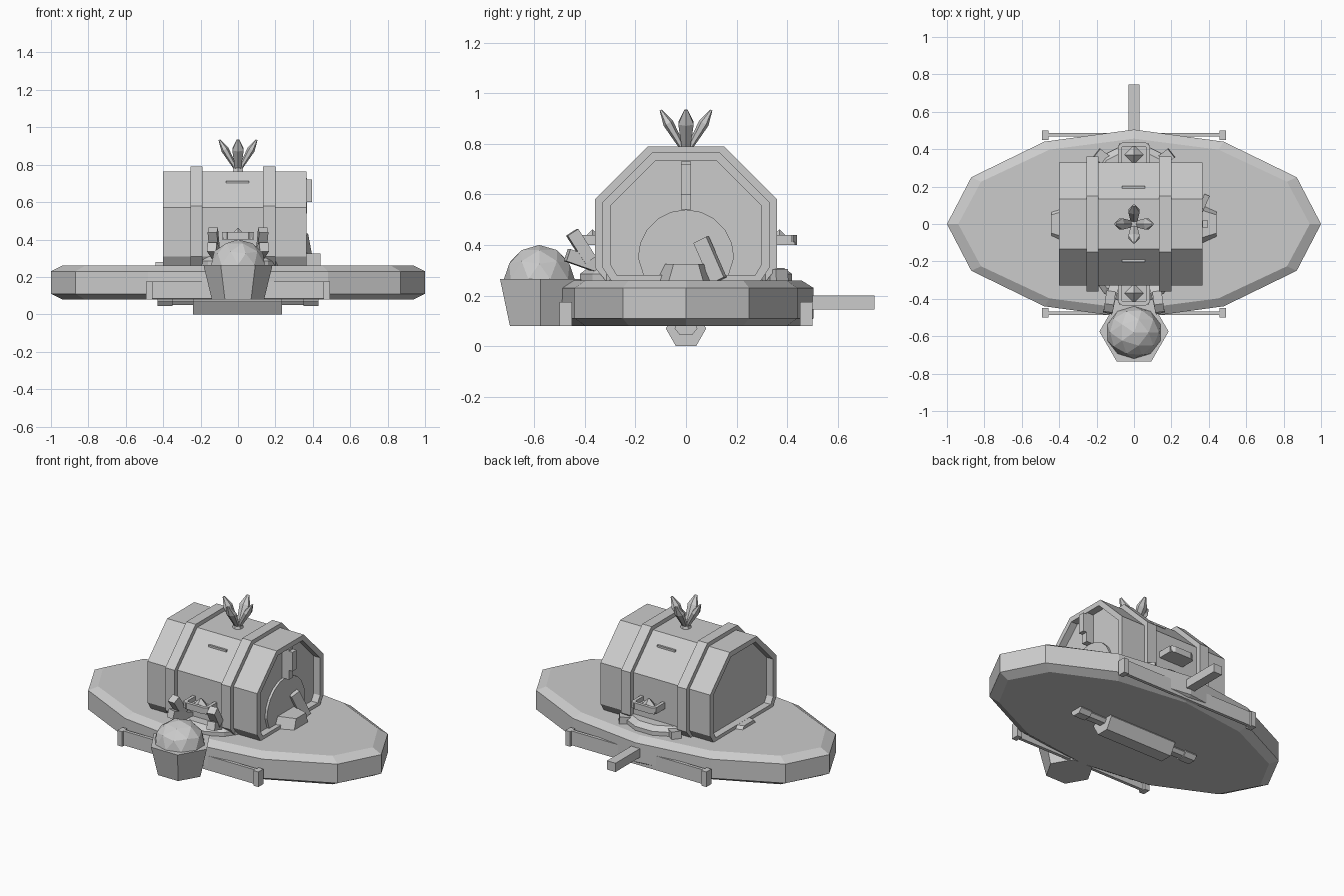
import bpy, bmesh, math
from mathutils import Vector, Matrix

if "Cube" in bpy.data.objects:
    bpy.data.objects.remove(bpy.data.objects["Cube"])

grey = bpy.data.materials.new("plain grey")
grey.use_nodes = True
grey.diffuse_color = (0.6, 0.6, 0.6, 1)
grey.node_tree.nodes["Principled BSDF"].inputs["Base Color"].default_value = (0.6, 0.6, 0.6, 1)


def finish(name, bm):
    bmesh.ops.recalc_face_normals(bm, faces=bm.faces)
    mesh = bpy.data.meshes.new(name)
    bm.to_mesh(mesh)
    bm.free()
    mesh.materials.append(grey)
    obj = bpy.data.objects.new(name, mesh)
    bpy.context.collection.objects.link(obj)
    return obj


def loft(name, rings, recess=None):
    """Skin closed rings of points; optionally sink both end faces."""
    bm = bmesh.new()
    loops = [[bm.verts.new(p) for p in ring] for ring in rings]
    n = len(loops[0])
    for a, b in zip(loops, loops[1:]):
        for i in range(n):
            j = (i + 1) % n
            bm.faces.new((a[i], a[j], b[j], b[i]))
    caps = [bm.faces.new(loops[0]), bm.faces.new(loops[-1])]
    bmesh.ops.recalc_face_normals(bm, faces=bm.faces)
    if recess:
        rim, depth = recess
        bmesh.ops.inset_individual(bm, faces=caps, thickness=rim)
        for f in caps:
            inner = bmesh.ops.extrude_discrete_faces(bm, faces=[f])["faces"][0]
            bmesh.ops.translate(bm, verts=inner.verts, vec=-inner.normal * depth)
    return finish(name, bm)


def prism_x(name, profile, x0, x1, recess=None):
    return loft(name, [[(x, y, z) for y, z in profile] for x in (x0, x1)], recess)


def box(name, lo, hi):
    x0, y0, z0 = lo
    x1, y1, z1 = hi
    return prism_x(name, [(y0, z0), (y1, z0), (y1, z1), (y0, z1)], x0, x1)


def bar(name, p, q, w, h):
    p, q = Vector(p), Vector(q)
    bm = bmesh.new()
    turn = (q - p).to_track_quat("Z", "Y").to_matrix().to_4x4()
    bmesh.ops.create_cube(bm, size=1, matrix=Matrix.Translation((p + q) / 2) @ turn
                          @ Matrix.Diagonal((w, h, (q - p).length, 1)))
    return finish(name, bm)


def mirrored(half):
    """Close a profile by mirroring its points in the first coordinate."""
    return half + [(-a, b) for a, b in reversed(half)]


# Floating deck: faceted oval with chamfered edges
quarter = [(1, 0), (0.87, 0.25), (0.48, 0.44), (0, 0.505)]
outline = quarter + [(-x, y) for x, y in quarter[-2::-1]]
outline += [(x, -y) for x, y in outline[-2:0:-1]]
loft("deck", [[(x * (1 - i), y * (1 - 1.6 * i), z) for x, y in outline]
              for i, z in ((0.06, 0.08), (0, 0.11), (0, 0.23), (0.06, 0.26))])

# Cabin: faceted barrel lying along x, with two hoops
cabin = mirrored([(0.135, 0.765), (0.33, 0.57), (0.33, 0.31), (0.29, 0.25)])
hoop = mirrored([(0.15, 0.79), (0.36, 0.58), (0.36, 0.31), (0.31, 0.25)])
prism_x("cabin", cabin, -0.4, 0.365, (0.035, 0.045))
prism_x("left_hoop", hoop, 0.135, 0.2)
prism_x("right_hoop", hoop, -0.255, -0.19)

# Doorway, its lantern, the slanted prop and steps
arch = [(0.19 * math.cos(a * math.pi / 10), 0.35 + 0.19 * math.sin(a * math.pi / 10))
        for a in range(11)]
prism_x("door", arch + [(-0.16, 0.255), (0.16, 0.255)], 0.3, 0.335)
box("lantern_post", (0.31, -0.02, 0.54), (0.37, 0.02, 0.73))
prism_x("lantern", [(-0.02, 0.6), (0.02, 0.6), (0.02, 0.72), (-0.02, 0.72)], 0.365, 0.395)
bar("door_prop", (0.35, 0.06, 0.42), (0.38, 0.13, 0.26), 0.03, 0.06)
for name, s, reach, height in (("left_step", 1, 0.44, 0.325), ("right_step", -1, 0.44, 0.28)):
    loft(name, [[(s * x, y, z) for x, y in ((0.33, -0.12 * k), (reach, -0.07 * k),
                                           (reach, 0.07 * k), (0.33, 0.12 * k))]
                for z, k in ((0.25, 1), (height, 0.7))])

# Front and back: vents, window trays, brackets, base stones
for side, s in (("front", -1), ("back", 1)):
    bar(side + "_vent", (-0.065, s * 0.197, 0.708), (0.06, s * 0.197, 0.708), 0.012, 0.012)
    box(side + "_tray_floor", (-0.08, min(s * 0.32, s * 0.43), 0.4),
        (0.08, max(s * 0.32, s * 0.43), 0.412))
    for x in (-0.075, 0.075):
        bar(side + "_tray_side", (x, s * 0.32, 0.42), (x, s * 0.42, 0.42), 0.02, 0.04)
        bar(side + "_tray_corner", (x, s * 0.415, 0.42), (x * 0.7, s * 0.43, 0.42), 0.02, 0.04)
    bar(side + "_tray_rim", (-0.06, s * 0.425, 0.42), (0.06, s * 0.425, 0.42), 0.02, 0.04)
    bm = bmesh.new()
    bmesh.ops.create_cone(bm, segments=4, radius1=0.05, radius2=0, depth=0.05, cap_ends=True,
                          matrix=Matrix.Translation((0, s * 0.37, 0.437)))
    finish(side + "_tray_plant", bm)
    stones = [(-0.21, 0.3), (-0.16, 0.37), (-0.06, 0.42), (0.06, 0.42), (0.16, 0.37), (0.21, 0.3)]
    loft(side + "_base_stones", [[(x * k, s * y * k, z) for x, y in stones]
                                 for z, k in ((0.25, 1), (0.285, 1), (0.31, 0.92))])

# Arms that reach from the cabin to the basket
for name, s in (("left", 1), ("right", -1)):
    bar(name + "_lower_arm", (s * 0.1, -0.3, 0.3), (s * 0.14, -0.47, 0.36), 0.05, 0.05)
    bar(name + "_upper_arm", (s * 0.125, -0.38, 0.34), (s * 0.135, -0.45, 0.45), 0.05, 0.05)
    bar(name + "_back_brace", (s * 0.11, 0.31, 0.27), (s * 0.2, 0.38, 0.28), 0.06, 0.05)

# Hanging basket with a faceted dome
hexagon = [(math.cos(a * math.pi / 3), math.sin(a * math.pi / 3)) for a in range(6)]
loft("basket", [[(x * r, -0.575 + y * r, z) for x, y in hexagon]
                for r, z in ((0.14, 0.08), (0.185, 0.265))])
bm = bmesh.new()
bmesh.ops.create_icosphere(bm, subdivisions=2, radius=1,
                           matrix=Matrix.Translation((0, -0.58, 0.265))
                           @ Matrix.Diagonal((0.15, 0.14, 0.135, 1)))
finish("basket_dome", bm)

# Side rails, tail beam
for side, s in (("front", -1), ("back", 1)):
    bar(side + "_rail", (-0.49, s * 0.477, 0.13), (0.49, s * 0.477, 0.13), 0.02, 0.09)
    for x in (-0.475, 0.475):
        box(side + "_rail_end", (x - 0.017, s * 0.475 - 0.025, 0.08),
            (x + 0.017, s * 0.475 + 0.025, 0.175))
box("tail_beam", (-0.03, 0.45, 0.145), (0.03, 0.745, 0.2))

# Keel with an axle and end tabs
prism_x("keel", mirrored([(0.04, 0), (0.08, 0.07), (0.06, 0.1)]), -0.24, 0.235)
prism_x("axle", mirrored([(0.02, 0.05), (0.035, 0.07), (0.02, 0.1)]), -0.4, 0.4)
for x in (-0.39, 0.39):
    prism_x("axle_tab", mirrored([(0.025, 0.045), (0.045, 0.07), (0.03, 0.1)]), x - 0.04, x + 0.04)

# Sprout of pointed leaves on the roof
for i in range(4):
    turn = Matrix.Rotation(i * math.pi / 2, 4, "Z") @ Matrix.Rotation(math.radians(30), 4, "Y")
    place = Matrix.Translation((0, 0, 0.76)) @ turn
    loft("leaf", [[place @ Vector((x * r * 0.6, y * r, z)) for x, y in hexagon]
                  for r, z in ((0.015, 0), (0.035, 0.14), (0.008, 0.2))])
bm = bmesh.new()
bmesh.ops.create_cone(bm, segments=6, radius1=0.035, radius2=0.02, depth=0.05, cap_ends=True,
                      matrix=Matrix.Translation((0, 0, 0.78)))
finish("sprout_base", bm)
